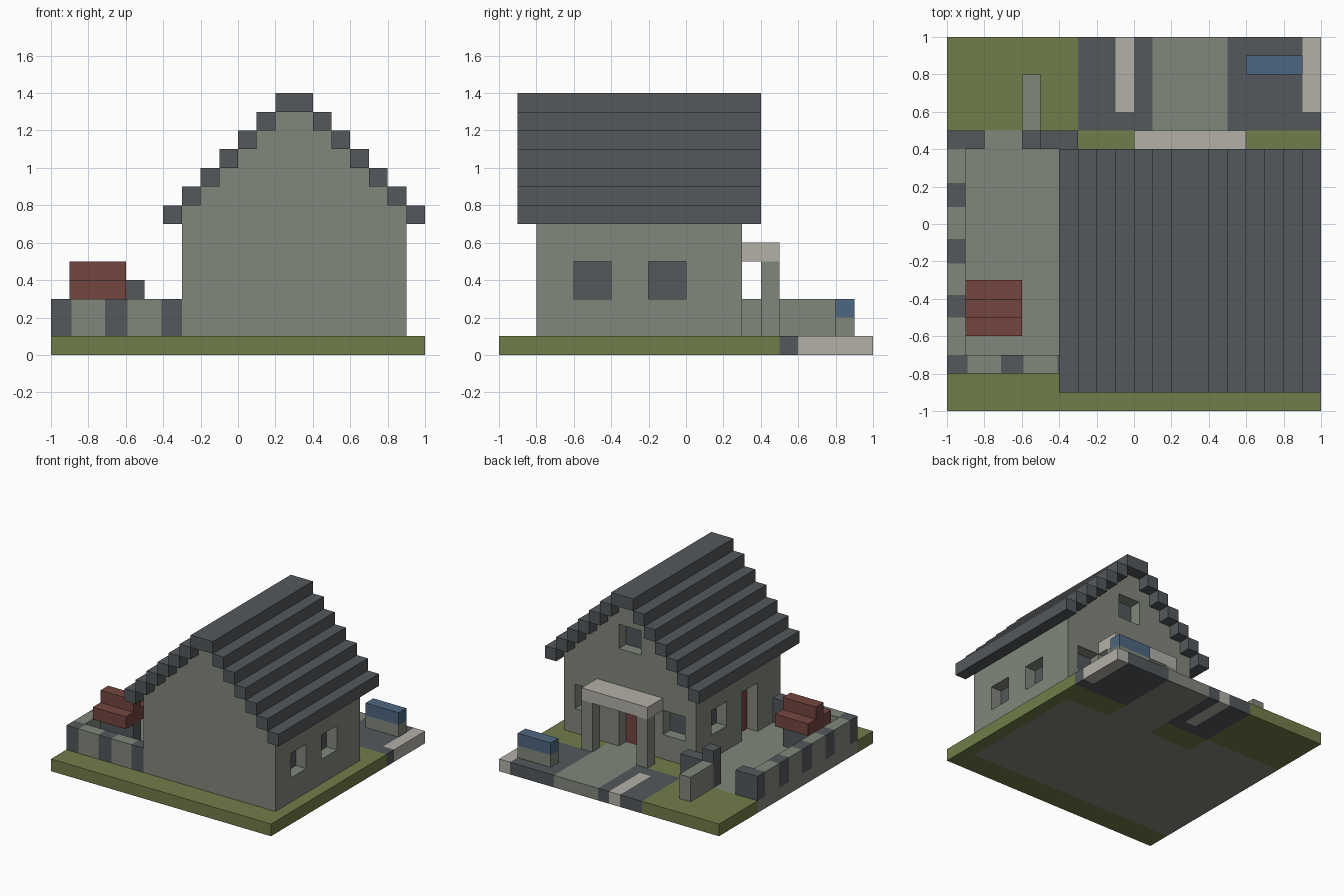
import bpy
import bmesh

old = bpy.data.objects.get("Cube")
if old:
    bpy.data.objects.remove(old, do_unlink=True)


def linear(c):
    c /= 255
    return c / 12.92 if c <= 0.04045 else ((c + 0.055) / 1.055) ** 2.4


def material(name, r, g, b):
    m = bpy.data.materials.new(name)
    col = (linear(r), linear(g), linear(b), 1)
    m.diffuse_color = col
    m.use_nodes = True
    bsdf = m.node_tree.nodes["Principled BSDF"]
    bsdf.inputs["Base Color"].default_value = col
    bsdf.inputs["Roughness"].default_value = 0.9
    return m


GRASS = material("grass_green", 113, 125, 74)
STONE = material("wall_grey", 129, 135, 124)
SLATE = material("slate_grey", 84, 88, 91)
PALE = material("pale_stone", 179, 176, 168)
RED = material("brick_red", 116, 70, 63)
BLUE = material("dull_blue", 78, 103, 129)


def boxes(name, mat, *spans):
    """One object from boxes given as (x0, x1, y0, y1, z0, z1)."""
    bm = bmesh.new()
    for x0, x1, y0, y1, z0, z1 in spans:
        vs = bmesh.ops.create_cube(bm, size=1)["verts"]
        for v in vs:
            v.co.x = x1 if v.co.x > 0 else x0
            v.co.y = y1 if v.co.y > 0 else y0
            v.co.z = z1 if v.co.z > 0 else z0
    return finish(name, bm, mat)


def finish(name, bm, mat):
    me = bpy.data.meshes.new(name)
    bm.to_mesh(me)
    bm.free()
    me.materials.append(mat)
    ob = bpy.data.objects.new(name, me)
    bpy.context.collection.objects.link(ob)
    return ob


def ground(name, mat, *rects):
    boxes(name, mat, *[(*r, 0, 0.1) for r in rects])


# Ground tiles
ground("lawn", GRASS, (-1, 1, -1, -0.8), (0.9, 1, -0.8, 0.3), (-0.3, 0.1, 0.3, 0.5),
       (0.5, 1, 0.3, 0.5), (-1, -0.3, 0.5, 1))
ground("floor_and_path", STONE, (-1, 0.9, -0.8, 0.3), (-1, -0.3, 0.3, 0.5), (0.1, 0.5, 0.3, 1))
ground("road", SLATE, (-0.3, -0.1, 0.5, 1), (-0.1, 0, 0.5, 0.6), (0, 0.1, 0.5, 1),
       (0.5, 0.9, 0.5, 1), (0.9, 1, 0.5, 0.6))
ground("road_stripes", PALE, (-0.1, 0, 0.6, 1), (0.9, 1, 0.6, 1))

# House body: stepped gable outline pushed along y
STEPS = 6
mid, base_half = 0.3, 0.6
right = [(mid + base_half, 0.1)]
for i in range(STEPS):
    half = base_half - 0.1 * i
    top = 0.8 + 0.1 * i
    right += [(mid + half, top), (mid + half - 0.1, top)]
right = right[:-1]
outline = right + [(2 * mid - x, z) for x, z in reversed(right)]
bm = bmesh.new()
face = bm.faces.new([bm.verts.new((x, -0.8, z)) for x, z in outline])
side = bmesh.ops.extrude_face_region(bm, geom=[face])["geom"]
bmesh.ops.translate(bm, vec=(0, 1.1, 0), verts=[g for g in side if isinstance(g, bmesh.types.BMVert)])
bmesh.ops.recalc_face_normals(bm, faces=bm.faces)
house = finish("house_walls", bm, STONE)

# Openings: wall, start, end, bottom, top, pane colour
WALLS = {"left": (0, 0.9, 1), "right": (0, -0.3, -1), "back": (1, 0.3, 1)}
OPENINGS = [
    ("left", -0.6, -0.4, 0.3, 0.5, SLATE), ("left", -0.2, 0, 0.3, 0.5, SLATE),
    ("right", -0.1, 0.1, 0.3, 0.5, SLATE), ("right", -0.5, -0.3, 0.1, 0.5, RED),
    ("back", -0.2, 0, 0.3, 0.5, SLATE), ("back", 0.6, 0.8, 0.3, 0.5, SLATE),
    ("back", 0.2, 0.4, 0.9, 1.1, SLATE), ("back", 0.2, 0.4, 0.1, 0.5, RED),
]


def opening_box(wall, a, b, z0, z1, inner, outer):
    axis, pos, sign = WALLS[wall]
    d = sorted((pos + sign * inner, pos + sign * outer))
    return (*d, a, b, z0, z1) if axis == 0 else (a, b, *d, z0, z1)


cutter = boxes("opening_cutter", STONE, *[opening_box(*o[:5], -0.1, 0.05) for o in OPENINGS])
cutter.hide_render = True
cut = house.modifiers.new("openings", "BOOLEAN")
cut.object = cutter
cut.solver = "EXACT"
bpy.context.view_layer.update()
dg = bpy.context.evaluated_depsgraph_get()
house_mesh = bpy.data.meshes.new_from_object(house.evaluated_get(dg))
house.modifiers.clear()
house.data = house_mesh
bpy.data.objects.remove(cutter, do_unlink=True)

for label, mat in (("window_panes", SLATE), ("doors", RED)):
    boxes(label, mat, *[opening_box(*o[:5], -0.1, -0.094) for o in OPENINGS if o[5] is mat])

# Stepped roof, both slopes
rows = []
for i in range(STEPS + 1):
    outer, z = 0.7 - 0.1 * i, 0.7 + 0.1 * i
    if i == STEPS:
        rows.append((mid - outer, mid + outer, -0.9, 0.4, z, z + 0.1))
    else:
        for s in (-1, 1):
            x = sorted((mid + s * outer, mid + s * (outer - 0.1)))
            rows.append((*x, -0.9, 0.4, z, z + 0.1))
boxes("roof", SLATE, *rows)

# Porch
boxes("porch_canopy", PALE, (0, 0.6, 0.3, 0.5, 0.5, 0.6))
boxes("porch_posts", STONE, *[(x, x + 0.1, 0.4, 0.5, 0.1, 0.5) for x in (0, 0.5)])

# Courtyard wall: dark piers with grey panels between them
FRONT_PIERS = [(-1, -0.89), (-0.71, -0.59), (-0.41, -0.3)]
SIDE_PIERS = [(-0.8, -0.7), (-0.5, -0.38), (-0.21, -0.08), (0.09, 0.22), (0.4, 0.5)]


def gaps(piers):
    return [(a[1], b[0]) for a, b in zip(piers, piers[1:])]


H = (0.1, 0.3)
boxes("front_wall_piers", SLATE, *[(*p, -0.8, -0.7, *H) for p in FRONT_PIERS])
boxes("front_wall_panels", STONE, *[(*p, -0.8, -0.7, *H) for p in gaps(FRONT_PIERS)])
boxes("side_wall_piers", SLATE, *[(-1, -0.9, *p, *H) for p in SIDE_PIERS[1:]])
boxes("side_wall_panels", STONE, *[(-1, -0.9, *p, *H) for p in gaps(SIDE_PIERS)])
boxes("gate_walls", SLATE, (-0.9, -0.8, 0.4, 0.5, *H), (-0.5, -0.3, 0.4, 0.5, *H))
boxes("gate_post", SLATE, (-0.6, -0.5, 0.4, 0.5, 0.1, 0.4))
boxes("garden_wall", STONE, (-0.6, -0.5, 0.5, 0.8, *H))

# Courtyard table with its two benches
boxes("table_and_benches", RED, (-0.9, -0.6, -0.5, -0.4, 0.3, 0.5),
      (-0.9, -0.6, -0.6, -0.5, 0.3, 0.4), (-0.9, -0.6, -0.4, -0.3, 0.3, 0.4))
boxes("table_leg", SLATE, (-0.9, -0.6, -0.5, -0.4, 0.1, 0.3))

# Roadside bench
boxes("bench_base", STONE, (0.6, 0.9, 0.8, 0.9, 0.1, 0.2))
boxes("bench_top", BLUE, (0.6, 0.9, 0.8, 0.9, 0.2, 0.3))
